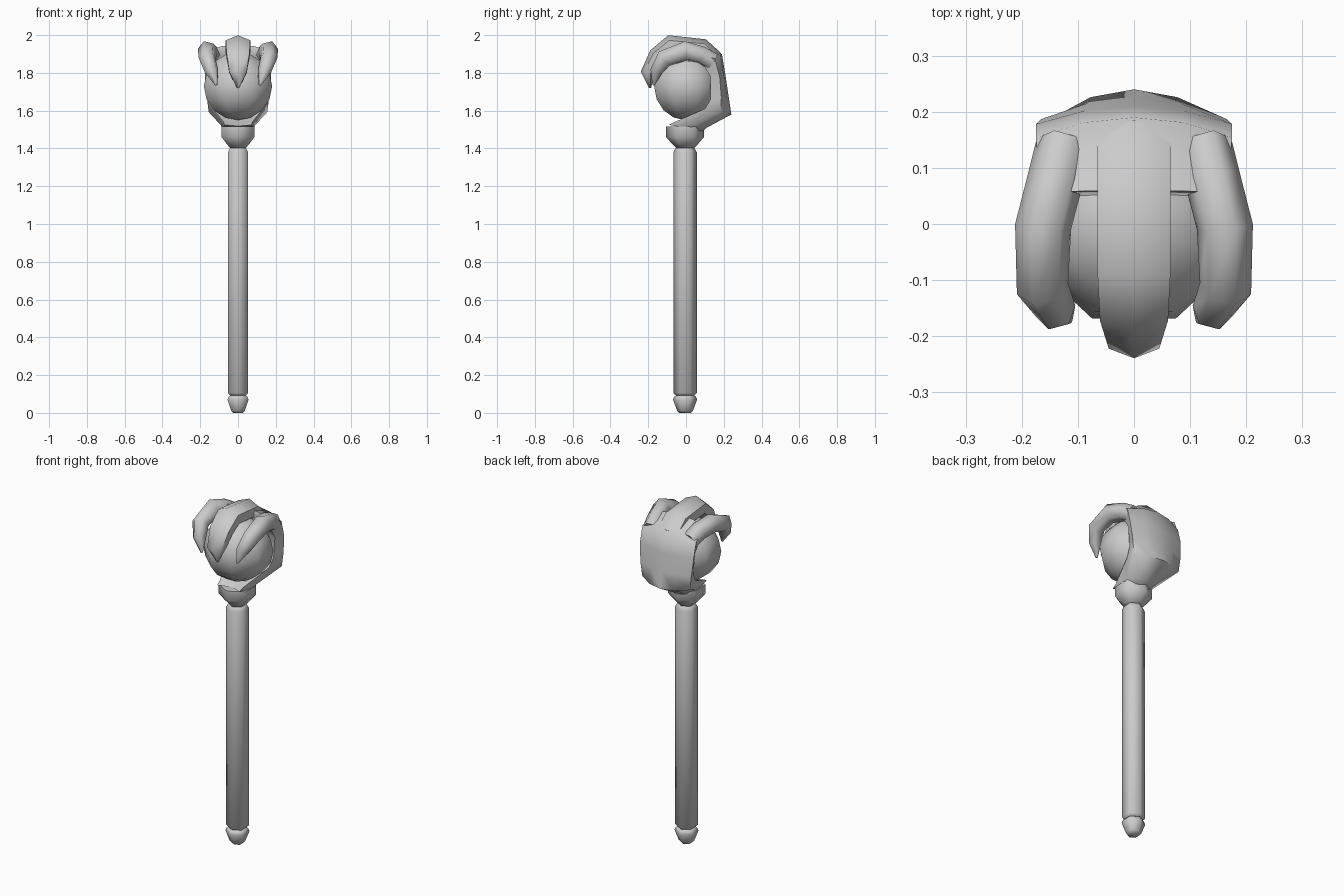
import bpy, bmesh, math
from mathutils import Vector, Matrix

old = bpy.data.objects.get("Cube")
if old:
    bpy.data.objects.remove(old)

grey = bpy.data.materials.new("plain_grey")
grey.use_nodes = True
COLOR = (0.6, 0.6, 0.6, 1)
grey.diffuse_color = COLOR
grey.node_tree.nodes["Principled BSDF"].inputs["Base Color"].default_value = COLOR


def finish(name, bm, angle):
    bmesh.ops.recalc_face_normals(bm, faces=bm.faces)
    mesh = bpy.data.meshes.new(name)
    bm.to_mesh(mesh)
    bm.free()
    mesh.materials.append(grey)
    obj = bpy.data.objects.new(name, mesh)
    bpy.context.collection.objects.link(obj)
    bpy.ops.object.select_all(action='DESELECT')
    obj.select_set(True)
    bpy.context.view_layer.objects.active = obj
    bpy.ops.object.shade_smooth_by_angle(angle=math.radians(angle))
    return obj


def loft(name, rings, angle=65):
    """Skin a list of equal point rings and cap both ends."""
    bm = bmesh.new()
    rows = [[bm.verts.new(p) for p in ring] for ring in rings]
    n = len(rows[0])
    for a, b in zip(rows, rows[1:]):
        for i in range(n):
            j = (i + 1) % n
            bm.faces.new((a[i], a[j], b[j], b[i]))
    bm.faces.new(rows[0])
    bm.faces.new(rows[-1])
    return finish(name, bm, angle)


def hexagon(r, z):
    steps = [math.pi / 2 + k * math.pi / 3 for k in range(6)]
    return [(r * math.cos(a), r * math.sin(a) - 0.005, z) for a in steps]


def lathe(name, profile):
    return loft(name, [hexagon(r, z) for r, z in profile])


# six-sided rod: pommel, shaft and wrist
lathe("pommel", [(0.03, 0), (0.042, 0.012), (0.064, 0.07), (0.058, 0.085), (0.045, 0.095)])
lathe("shaft", [(0.045, 0.09), (0.062, 0.105), (0.062, 1.38), (0.045, 1.41)])
lathe("wrist", [(0.045, 1.40), (0.07, 1.425), (0.1, 1.46), (0.1, 1.515)])

# orb
bm = bmesh.new()
bmesh.ops.create_uvsphere(bm, u_segments=8, v_segments=8, radius=0.186)
bmesh.ops.rotate(bm, verts=bm.verts, matrix=Matrix.Rotation(math.pi / 8, 3, 'Z'))
bmesh.ops.scale(bm, verts=bm.verts, vec=(1.05, 0.98, 0.97))
bmesh.ops.translate(bm, verts=bm.verts, vec=(0, 0, 1.73))
finish("orb", bm, 65)


# palm: half width, then y and z of the outer and inner edges
def palm_ring(w, yo, zo, yi, zi):
    half = [(0.5, 0.1), (1, 0.4), (0.85, 1)]
    right = [(s * w, t) for s, t in half]
    left = [(-x, t) for x, t in reversed(right)]
    pts = [(0, 0)] + right + [(0, 0.8)] + left
    return [(x, yo + (yi - yo) * t, zo + (zi - zo) * t) for x, t in pts]


loft("palm", [palm_ring(*p) for p in (
    (0.085, 0.09, 1.49, -0.09, 1.525),
    (0.09, 0.11, 1.51, -0.06, 1.54),
    (0.155, 0.24, 1.58, 0.10, 1.61),
    (0.165, 0.225, 1.68, 0.13, 1.66),
    (0.175, 0.21, 1.78, 0.13, 1.78),
    (0.175, 0.19, 1.90, 0.10, 1.83),
    (0.165, 0.06, 1.95, 0.05, 1.87))])


# fingers: tapered six-sided sweeps, each stop is x, y, z, half width, half depth
def finger(name, stops, roll=0):
    centres = [Vector(s[:3]) for s in stops]
    rings = []
    for i, (c, s) in enumerate(zip(centres, stops)):
        tangent = centres[min(i + 1, len(stops) - 1)] - centres[max(i - 1, 0)]
        tangent.normalize()
        side = Vector((1, 0, 0))
        side = (side - tangent * side.dot(tangent)).normalized()
        up = side.cross(tangent)
        if up.dot(c - Vector((0, 0, 1.73))) < 0:
            up = -up
        turn = Matrix.Rotation(roll, 3, tangent)
        side, up = turn @ side, turn @ up
        rings.append([c + side * s[3] * math.cos(a) + up * s[4] * math.sin(a)
                      for a in (math.pi / 2 + k * math.pi / 3 for k in range(6))])
    return loft(name, rings)


finger("middle_finger", [
    (0, 0.15, 1.87, 0.075, 0.05),
    (0, 0.09, 1.93, 0.075, 0.05),
    (0, -0.085, 1.945, 0.075, 0.055),
    (0, -0.155, 1.89, 0.07, 0.045),
    (0, -0.205, 1.80, 0.052, 0.035),
    (0, -0.19, 1.72, 0.006, 0.006)])

for name, m in (("left_finger", 1), ("right_finger", -1)):
    finger(name, [
        (m * 0.125, 0.14, 1.86, 0.05, 0.05),
        (m * 0.14, 0.08, 1.895, 0.05, 0.05),
        (m * 0.162, -0.005, 1.915, 0.05, 0.056),
        (m * 0.163, -0.115, 1.875, 0.046, 0.05),
        (m * 0.14, -0.155, 1.81, 0.038, 0.036),
        (m * 0.115, -0.172, 1.735, 0.006, 0.006)], roll=-m * 0.35)
